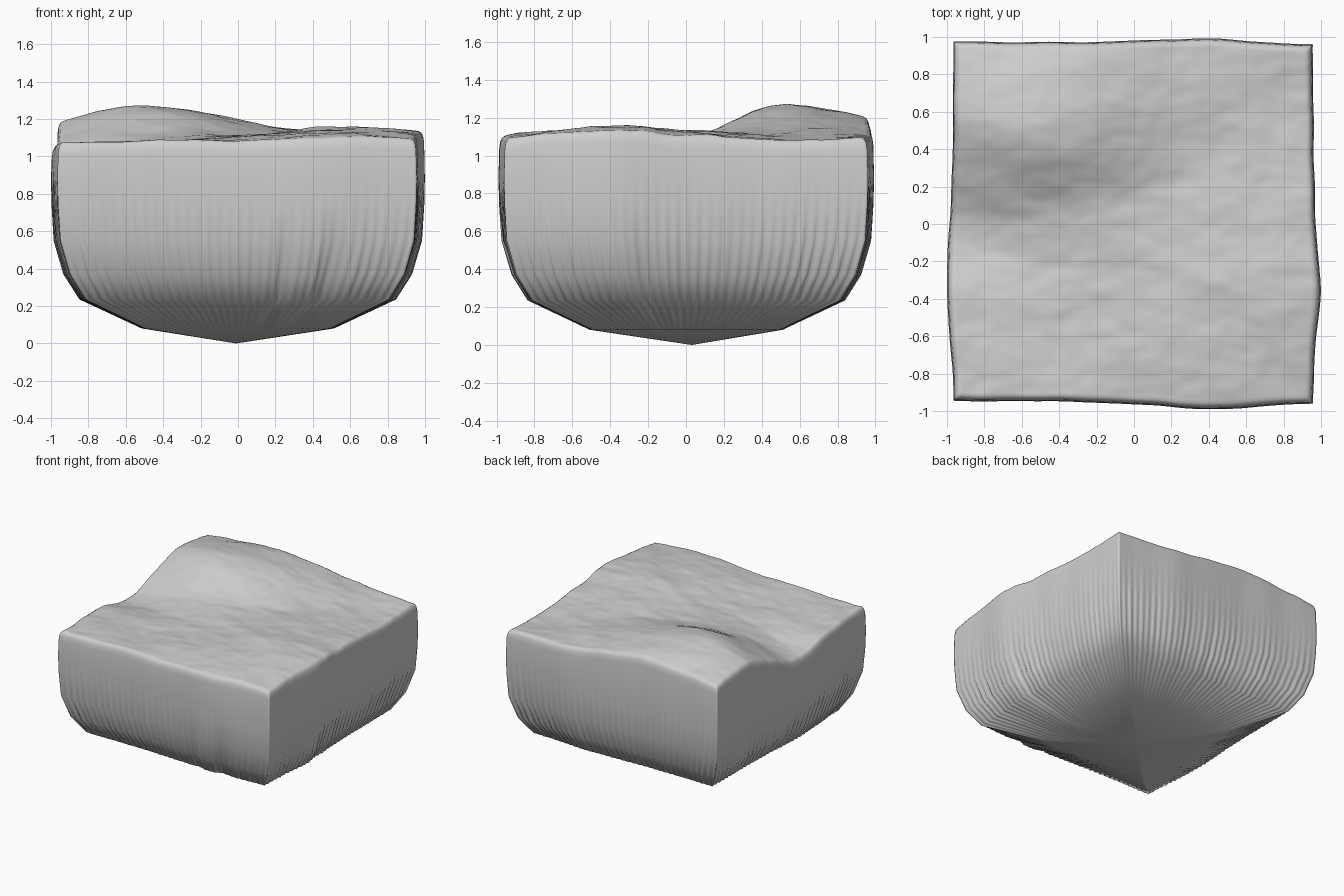
import bpy
import bmesh
import math
from mathutils import Vector, noise

if "Cube" in bpy.data.objects:
    bpy.data.objects.remove(bpy.data.objects["Cube"], do_unlink=True)

N = 136        # divisions along each side
FLUTES = 34    # erosion flutes per side


def bell(d, width):
    return math.exp(-(d / width) ** 2)


def plan(u, v):
    """Map the unit square to the slightly bulging outline."""
    def bulge(t, centre, amount, seed):
        rough = noise.noise(Vector((t * 4, seed, 0.5)))
        return (amount * bell(t - centre, 0.42) + 0.01 * rough) * (1 - t ** 6)
    x = 0.957 * u + u ** 3 * bulge(v, -0.37, 0.036, 3.1 if u > 0 else 7.7)
    y = 0.957 * v + v ** 3 * bulge(u, 0.4, 0.024 if v > 0 else 0.034, 5.3 if v > 0 else 9.2)
    return x - 0.005, y + 0.008 * (1 - u)


def height(x, y):
    """Rolling ground: a ridge at the back left, a hollow before it, a low swell."""
    dx, dy = x + 0.55, y - 0.52
    along = dx * 0.92 + dy * 0.38
    across = dy * 0.92 - dx * 0.38
    ridge = 0.195 * bell(along, 0.82 if along > 0 else 0.57) \
        * bell(across, 0.55 if across > 0 else 0.45)
    hollow = 0.11 * bell(x + 0.95, 0.45) * bell(y - 0.05, 0.4)
    swell = 0.075 * bell(x - 0.6, 0.55) * bell(y + 0.35, 0.6)
    rough = 0.013 * noise.fractal(Vector((x * 2.5, y * 4, 1.7)), 0.9, 2.0, 3)
    return 1.08 + ridge - hollow + swell + rough


bm = bmesh.new()

# Ground surface
RIM = 0.97
grid = []
for j in range(N + 1):
    row = []
    for i in range(N + 1):
        x, y = plan(2 * i / N - 1, 2 * j / N - 1)
        x, y = x * RIM, y * RIM
        row.append(bm.verts.new((x, y, height(x, y))))
    grid.append(row)
for j in range(N):
    for i in range(N):
        bm.faces.new((grid[j][i], grid[j][i + 1], grid[j + 1][i + 1], grid[j + 1][i]))

# Border cells in counter-clockwise order
border = ([(i, 0) for i in range(N)] + [(N, j) for j in range(N)]
          + [(N - i, N) for i in range(N)] + [(0, N - j) for j in range(N)])

# Rounded rim (scale, drop), then walls curving in beneath (scale, z)
profile = [(0.985, -0.009), (0.995, -0.03), (1.0, -0.065),
           (1.004, 0.88), (1.0, 0.74), (0.985, 0.55), (0.93, 0.37),
           (0.845, 0.235), (0.515, 0.08)]


def skirt(upper, lower):
    for k in range(len(upper)):
        m = (k + 1) % len(upper)
        bm.faces.new((upper[m], upper[k], lower[k], lower[m]))


ring = [grid[j][i] for i, j in border]
top = [v.co.z for v in ring]
for s, z in profile:
    lower = []
    for k, (i, j) in enumerate(border):
        u, v = 2 * i / N - 1, 2 * j / N - 1
        x, y = plan(u, v)
        zz = top[k] + z if z < 0 else z
        # Uneven flutes and a few deeper gullies near the bottom of the walls
        uneven = noise.noise(Vector((u * 5, v * 5, 2.3)))
        flute = (0.006 + 0.005 * uneven) * math.cos(math.tau * FLUTES * k / N)
        flute += 0.006 * noise.noise(Vector((u * 14, v * 14, 6.1)))
        gully = 0.0
        if j == 0:
            gully = 0.03 * bell(u - 0.27, 0.05) + 0.035 * bell(u - 0.57, 0.08)
        elif i == N:
            gully = 0.02 * bell(v + 0.25, 0.07)
        f = s * (1 + flute * bell(zz - 0.35, 0.27) - gully * bell(zz - 0.33, 0.18))
        lower.append(bm.verts.new((x * f, y * f, zz)))
    skirt(ring, lower)
    ring = lower

# Lowest point
tip = bm.verts.new((-0.01, 0.03, 0))
for k in range(len(ring)):
    bm.faces.new((ring[(k + 1) % len(ring)], ring[k], tip))

bmesh.ops.recalc_face_normals(bm, faces=bm.faces)
for face in bm.faces:
    face.smooth = True

mesh = bpy.data.meshes.new("terrain_block")
bm.to_mesh(mesh)
bm.free()
block = bpy.data.objects.new("terrain_block", mesh)
bpy.context.collection.objects.link(block)

# Plain grey stone
stone = bpy.data.materials.new("grey_stone")
stone.use_nodes = True
colour = (0.62, 0.62, 0.62, 1)
stone.diffuse_color = colour
stone.node_tree.nodes["Principled BSDF"].inputs["Base Color"].default_value = colour
mesh.materials.append(stone)
